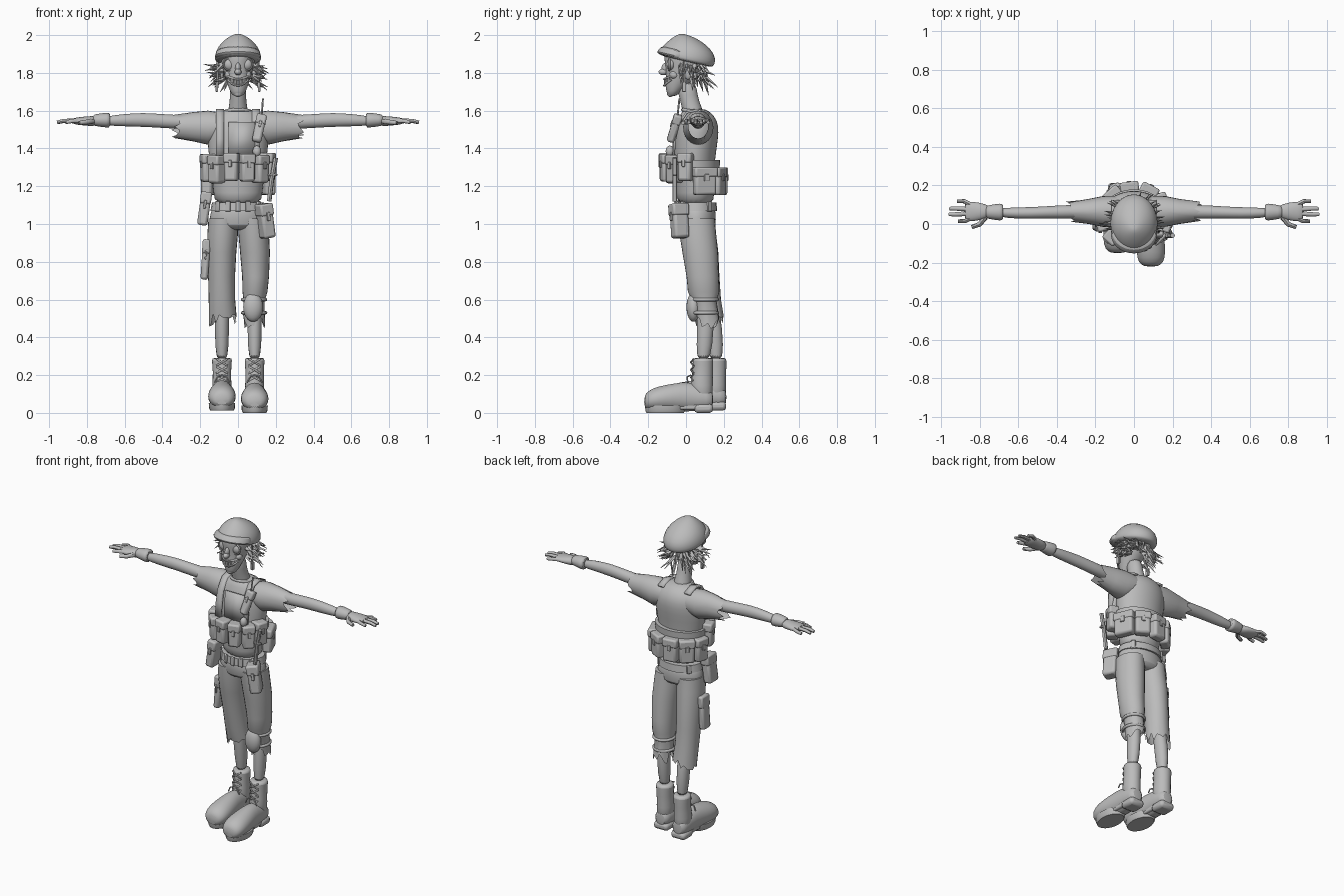
import bpy, bmesh, math, random
from math import sin, cos, radians, tau
from mathutils import Vector, Matrix

rng = random.Random(4)
start = bpy.data.objects.get("Cube")
if start:
    bpy.data.objects.remove(start, do_unlink=True)

grey = bpy.data.materials.new("plain_grey")
grey.use_nodes = True
tone = (.5, .5, .5, 1)
grey.diffuse_color = tone
grey.node_tree.nodes["Principled BSDF"].inputs["Base Color"].default_value = tone


def finish(name, bm, smooth=0):
    """Turn a bmesh into a shaded object."""
    bmesh.ops.recalc_face_normals(bm, faces=bm.faces)
    mesh = bpy.data.meshes.new(name)
    bm.to_mesh(mesh)
    bm.free()
    mesh.materials.append(grey)
    item = bpy.data.objects.new(name, mesh)
    bpy.context.collection.objects.link(item)
    bpy.ops.object.select_all(action='DESELECT')
    item.select_set(True)
    bpy.context.view_layer.objects.active = item
    bpy.ops.object.shade_smooth_by_angle(angle=radians(45))
    if smooth:
        item.modifiers.new("smooth", 'SUBSURF').levels = smooth
    return item


def loft(name, axis, rings, sides=20, ragged=0, smooth=1):
    """Skin elliptical rings (x, y, z, radius, radius); a ragged end stays open."""
    bm = bmesh.new()
    loops = []
    for ring in rings:
        centre, a, b = Vector(ring[:3]), ring[3], ring[4]
        loop = []
        for k in range(sides):
            u, v = a * cos(tau * k / sides), b * sin(tau * k / sides)
            p = centre + Vector({'x': (0, u, v), 'y': (u, 0, v), 'z': (u, v, 0)}[axis])
            if ragged and ring is rings[-1]:
                p['xyz'.index(axis)] += rng.uniform(-ragged, ragged)
            loop.append(bm.verts.new(p))
        loops.append(loop)
    for low, high in zip(loops, loops[1:]):
        for k in range(sides):
            n = (k + 1) % sides
            bm.faces.new((low[k], low[n], high[n], high[k]))
    bm.faces.new(loops[0])
    if not ragged:
        bm.faces.new(loops[-1])
    return finish(name, bm, 0 if ragged else smooth)


def box(name, centre, size, yaw=0, lean=0, bevel=.008, pitch=0):
    bm = bmesh.new()
    bmesh.ops.create_cube(bm, size=1)
    bmesh.ops.scale(bm, vec=size, verts=bm.verts)
    item = finish(name, bm)
    item.location = centre
    item.rotation_euler = (pitch, lean, yaw)
    edge = item.modifiers.new("edge", 'BEVEL')
    edge.width, edge.segments = bevel, 2
    return item


def pouch(name, centre, size, yaw=0, lean=0, pitch=0):
    """Rounded bag with a closing flap and a fastener."""
    turn = Matrix.Rotation(yaw, 3, 'Z') @ Matrix.Rotation(lean, 3, 'Y') @ Matrix.Rotation(pitch, 3, 'X')
    w, d, h = size
    box(name, centre, size, yaw, lean, .014, pitch)
    flap = Vector(centre) + turn @ Vector((0, 0, h * .34))
    box(name + "_flap", flap, (w * 1.08, d * 1.1, h * .36), yaw, lean, .01, pitch)
    snap = Vector(centre) + turn @ Vector((0, -d * .55, h * .14))
    box(name + "_fastener", snap, (w * .25, d * .15, h * .25), yaw, lean, .003, pitch)


def ball(name, centre, size):
    bm = bmesh.new()
    bmesh.ops.create_uvsphere(bm, u_segments=20, v_segments=12, radius=.5)
    bmesh.ops.scale(bm, vec=size, verts=bm.verts)
    bmesh.ops.translate(bm, vec=centre, verts=bm.verts)
    return finish(name, bm)


def tube(name, points, radius, taper=1, cyclic=False):
    curve = bpy.data.curves.new(name, 'CURVE')
    curve.dimensions, curve.bevel_depth, curve.bevel_resolution = '3D', radius, 2
    curve.use_fill_caps = True
    spline = curve.splines.new('POLY')
    spline.points.add(len(points) - 1)
    spline.use_cyclic_u = cyclic
    for i, (knot, p) in enumerate(zip(spline.points, points)):
        knot.co = (*p, 1)
        knot.radius = 1 + (taper - 1) * i / (len(points) - 1)
    item = bpy.data.objects.new(name, curve)
    curve.materials.append(grey)
    bpy.context.collection.objects.link(item)
    bpy.ops.object.select_all(action='DESELECT')
    item.select_set(True)
    bpy.context.view_layer.objects.active = item
    bpy.ops.object.convert(target='MESH')
    bpy.ops.object.shade_smooth_by_angle(angle=radians(45))


def strap(name, x, half, profile):
    """Flat webbing that follows a (y, z) profile."""
    bm = bmesh.new()
    rows = [[bm.verts.new((x + s * half, y, z)) for s in (-1, 1)] for y, z in profile]
    for a, b in zip(rows, rows[1:]):
        bm.faces.new((a[0], a[1], b[1], b[0]))
    finish(name, bm).modifiers.new("cloth", 'SOLIDIFY').thickness = .012


def spikes(name, tufts, width):
    bm = bmesh.new()
    for base, way in tufts:
        place = Matrix.Translation(base + way / 2) @ way.to_track_quat('Z', 'Y').to_matrix().to_4x4()
        bmesh.ops.create_cone(bm, segments=4, radius1=width, radius2=.001,
                              depth=way.length, cap_ends=True, matrix=place)
    finish(name, bm)


def around(degrees, z, y, rx, ry):
    """Spot on an ellipse, counted from the front towards +x."""
    a = radians(degrees)
    return Vector((rx * sin(a), y - ry * cos(a), z))


# Head and neck
loft("head", 'z', [(0, -.075, 1.675, .025, .02), (0, -.065, 1.7, .042, .04), (0, -.045, 1.75, .06, .067),
                   (0, -.015, 1.8, .075, .09), (0, 0, 1.86, .09, .115), (0, 0, 1.92, .095, .12), (0, 0, 1.96, .05, .06)])
loft("neck", 'z', [(0, .045, 1.56, .065, .06), (0, .03, 1.62, .047, .052), (0, .01, 1.68, .042, .05), (0, 0, 1.76, .045, .055)])
ball("nose_bridge", (0, -.105, 1.825), (.03, .05, .06))
ball("nose", (0, -.12, 1.805), (.036, .05, .035))
ball("chin", (0, -.083, 1.69), (.045, .035, .035))
arc = range(-60, 61, 15)
for lip, rise in (("upper_lip", .017), ("lower_lip", -.017)):
    tube(lip, [around(a, 1.75 + .03 * sin(radians(a)) ** 2 + rise * cos(radians(a)), -.042, .062, .073) for a in arc], .006)
for a in arc[1:-1]:
    box("tooth", around(a, 1.75 + .03 * sin(radians(a)) ** 2, -.042, .06, .07), (.012, .008, .024), radians(a), 0, .002)

# Helmet and its visor, tilted back
dome = loft("helmet", 'z', [(0, 0, -.01, .12, .145), (0, 0, .005, .124, .153), (0, .008, .045, .12, .145),
                            (0, .004, .088, .094, .112), (0, -.015, .12, .05, .062), (0, -.035, .132, .015, .02)], 28)
visor = loft("helmet_visor", 'z', [(0, -.055, -.004, .116, .1), (0, -.058, .006, .123, .105),
                                   (0, -.05, .04, .115, .097), (0, -.045, .046, .1, .08)], 28)
for item in (dome, visor):
    item.location, item.rotation_euler = (0, 0, 1.868), (radians(-13), 0, 0)

# Straggly hair at the sides and back
tufts = []
for i in range(80):
    a = rng.uniform(65, 295)
    side = abs(sin(radians(a)))
    way = Vector((sin(radians(a)), -.35 * cos(radians(a)), rng.uniform(-1, .25) - .5 * (1 - side)))
    tufts.append((around(a, rng.uniform(1.76, 1.85), .005, .078, .09), way.normalized() * rng.uniform(.05, .11)))
spikes("hair", tufts, .012)

# Torso and trousers
loft("shirt", 'z', [(0, .05, 1.1, .125, .1), (0, .05, 1.16, .13, .1), (0, .045, 1.25, .14, .105), (0, .045, 1.35, .155, .11),
                    (0, .055, 1.45, .165, .117), (0, .06, 1.52, .162, .115), (0, .06, 1.57, .137, .095), (0, .045, 1.615, .07, .06)])
tube("collar", [around(a, 1.595 + .01 * cos(radians(a)), .042, .066, .06) for a in range(0, 360, 20)], .009, 1, True)
loft("trouser_seat", 'z', [(0, .052, 1.13, .128, .1), (0, .055, 1.05, .15, .105), (0, .057, .99, .158, .103), (0, .06, .965, .12, .07)])
loft("belt", 'z', [(0, .053, 1.07, .146, .112), (0, .053, 1.115, .137, .108)], 24, 0, 0)
for a in (-50, -22, 0, 22, 50, 130, 230):
    box("belt_loop", around(a, 1.093, .053, .142, .11), (.028, .013, .055), radians(a), 0, .004)
loft("left_trouser_leg", 'z', [(.078, .056, 1.03, .078, .097), (.083, .062, .95, .081, .097), (.09, .075, .85, .079, .094),
                               (.093, .088, .72, .071, .085), (.09, .093, .64, .066, .083), (.085, .1, .59, .055, .062),
                               (.085, .115, .48, .058, .062)], 24, .035)
loft("right_trouser_leg", 'z', [(-.078, .056, 1.03, .078, .097), (-.081, .062, .95, .081, .097), (-.086, .077, .85, .077, .094),
                                (-.087, .095, .72, .071, .082), (-.085, .11, .6, .07, .075), (-.08, .13, .49, .074, .068)], 24, .035)

# Knee pad
ball("knee_pad", (.08, .04, .56), (.105, .075, .155))
for z in (.53, .6):
    tube("knee_pad_strap", [around(a, z, .1, .062, .067) + Vector((.085, 0, 0)) for a in range(0, 360, 20)], .009, 1, True)


def boot(label, x, y, knee, lift):
    """Shin and heavy boot, measured from the ankle."""
    loft(label + "_shin", 'z', [(x, knee, .62, .04, .045), (x, (y + knee) / 2 + .01, .45, .038, .045), (x, y, .26, .034, .04)])
    loft(label + "_boot_shaft", 'z', [(x, y, .06, .05, .055), (x, y - .01, .15, .052, .062), (x, y, .22, .047, .053),
                                      (x, y, .285, .056, .057), (x, y, .292, .047, .047)])
    rows = [(.055, .07, .035, .04), (.03, .075, .052, .06), (-.08, .087, .056, .082), (-.16, .082, .07, .073),
            (-.24, .075, .077, .066), (-.29, .066, .066, .053), (-.312, .058, .035, .03)]
    loft(label + "_boot_foot", 'y', [(x, y + r, z + lift, a, b) for r, z, a, b in rows])
    loft(label + "_boot_sole", 'z', [(x, y - .2, z + lift, r, r + .037) for z, r in ((0, .062), (.012, .068), (.04, .07))], 24, 0, 0)
    box(label + "_boot_arch", (x, y - .07, .032 + lift), (.09, .16, .03))
    box(label + "_boot_heel", (x, y + .003, .024 + lift), (.1, .1, .048), 0, 0, .018)
    for z in (.17, .21, .25):
        for s in (1, -1):
            tube(label + "_lace", [(x - s * .03, y - .05, z), (x, y - .064, z + .018), (x + s * .03, y - .05, z + .036)], .005)
    for s in (1, -1):
        tube(label + "_lace_end", [(x, y - .065, .2), (x + s * .025, y - .085, .19), (x + s * .04, y - .08, .16)], .004)


boot("left", .088, .09, .1, 0)
boot("right", -.085, .16, .12, .012)

# Mirrored parts: eyes, ears, arms, hands and shoulder straps
for label, s in (("left", 1), ("right", -1)):
    ball(label + "_eye", (s * .045, -.08, 1.845), (.062, .045, .062))
    tube(label + "_eye_rim", [(s * .045 + .032 * cos(tau * k / 16), -.088, 1.845 + .032 * sin(tau * k / 16)) for k in range(16)], .005, 1, True)
    ball(label + "_ear", (s * .085, .01, 1.8), (.025, .045, .07))
    ball(label + "_cheek", (s * .048, -.062, 1.79), (.045, .05, .045))
    tube(label + "_chin_strap", [(s * .108, -.01, 1.86), (s * .11, -.01, 1.72)], .006)
    box(label + "_strap_end", (s * .112, -.01, 1.725), (.014, .022, .05), 0, 0, .003)
    loft(label + "_sleeve", 'x', [(s * x, .065, z, a, b) for x, z, a, b in
         ((.09, 1.515, .08, .075), (.16, 1.51, .08, .09), (.24, 1.515, .064, .077), (.33, 1.515, .052, .062))], 24, .025)
    loft(label + "_arm", 'x', [(s * x, y, z, a, b) for x, y, z, a, b in
         ((.22, .065, 1.535, .04, .04), (.4, .062, 1.545, .034, .036), (.5, .058, 1.552, .031, .038),
          (.6, .056, 1.55, .03, .033), (.72, .06, 1.545, .023, .024))])
    loft(label + "_glove_cuff", 'x', [(s * x, .062, 1.55, r, r * .9) for x, r in ((.675, .042), (.69, .046), (.75, .036), (.77, .032))])
    loft(label + "_palm", 'x', [(s * x, .065, 1.545, a, b) for x, a, b in
         ((.74, .03, .03), (.8, .047, .025), (.85, .052, .02), (.88, .046, .014))])
    for k, (reach, y) in enumerate(((.91, .015), (.958, .05), (.955, .08), (.915, .118))):
        tube(label + "_finger", [(s * .84, .034 + k * .021, 1.545), (s * (reach - .035), y, 1.546), (s * reach, y, 1.538)], .013, .7)
    tube(label + "_thumb", [(s * .77, .035, 1.545), (s * .8, -.002, 1.54), (s * .84, -.016, 1.535)], .015, .7)
    strap(label + "_shoulder_strap", s * .095, .021, [(-.072, 1.36), (-.064, 1.45), (-.045, 1.53), (0, 1.595), (.06, 1.61), (.125, 1.585)])

# Load-bearing belt with pouches all around
loft("vest_belt", 'z', [(0, .045, 1.27, .163, .132), (0, .045, 1.34, .168, .135)], 28, 0, 0)
strap("chest_panel", .02, .07, [(-.074, 1.37), (-.07, 1.45), (-.06, 1.54)])
for a in (-74, -43, -12, 17, 45, 72):
    pouch("front_pouch", around(a, 1.293 + rng.uniform(-.01, .01), .045, .165, .15), (.072, .07, .145), radians(a))
for a, wide in ((112, .12), (152, .09), (188, .09), (222, .09), (255, .08)):
    pouch("back_pouch", around(a, 1.225, .045, .165, .142), (wide, .06, .145), radians(a))
ball("grenade", (.1, -.085, 1.385), (.045, .045, .06))

# Radio, holsters, sheath and knife
pouch("radio", (.112, -.062, 1.505), (.05, .042, .15), 0, radians(12), radians(-17))
tube("radio_aerial", [(.125, -.045, 1.57), (.132, -.035, 1.665)], .005)
pouch("left_holster", (.145, -.035, 1.015), (.07, .085, .18), radians(25), radians(-8))
pouch("right_holster", (-.178, .01, 1.08), (.055, .09, .175), 0, radians(8))
pouch("thigh_sheath", (-.172, .06, .81), (.04, .075, .21), 0, radians(4))
tube("knife_grip", [(.165, -.06, 1.12), (.18, -.06, 1.24), (.2, -.06, 1.35)], .012)
box("knife_guard", (.183, -.06, 1.26), (.05, .02, .012), 0, 0, .003)
